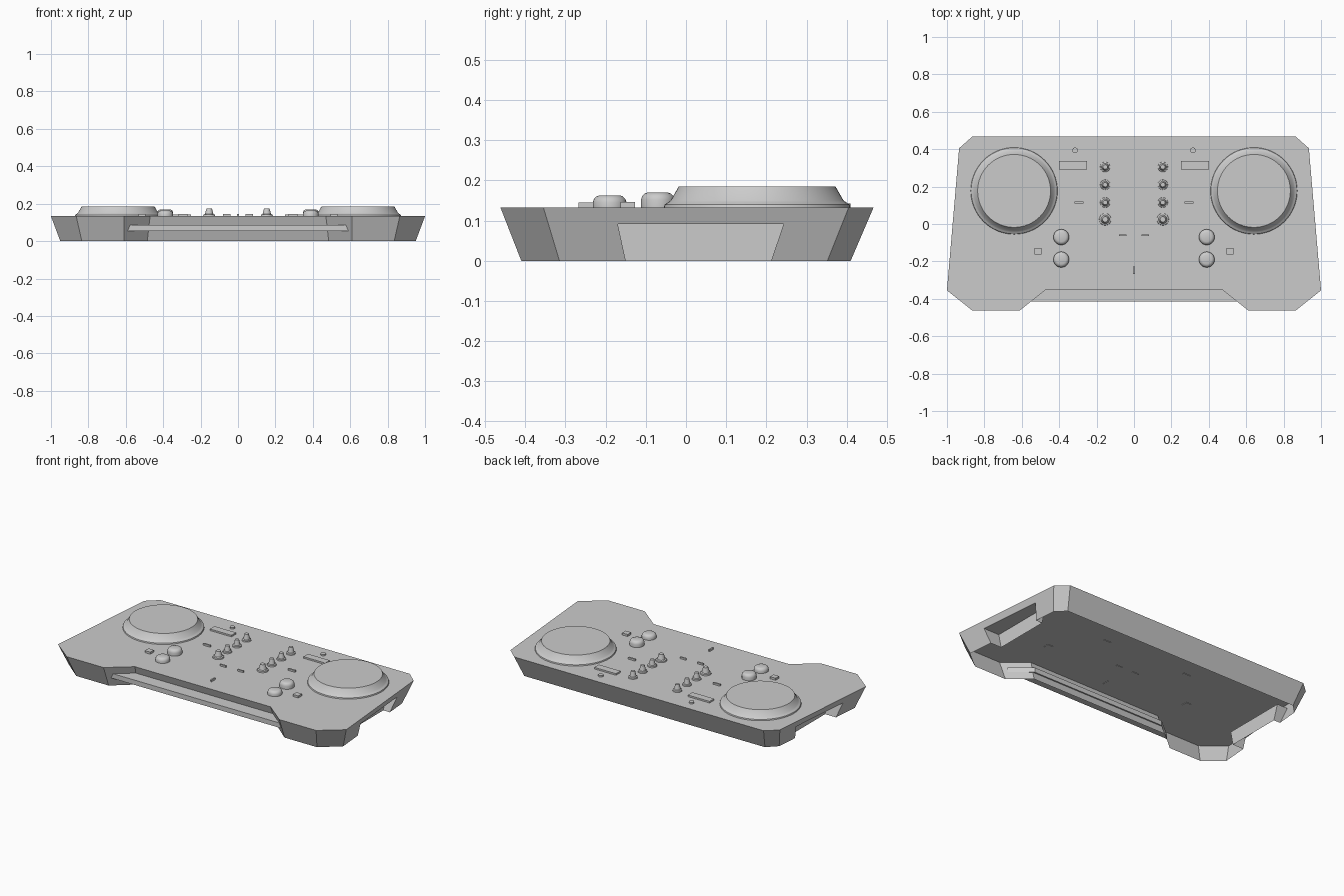
import bpy, bmesh, math

if "Cube" in bpy.data.objects:
    bpy.data.objects.remove(bpy.data.objects["Cube"])

TOP = 0.133  # height of the control surface


def make_object(name, verts, faces, mirror=False, smooth=False):
    mesh = bpy.data.meshes.new(name)
    bm = bmesh.new()
    vs = [bm.verts.new(v) for v in verts]
    for f in faces:
        bm.faces.new([vs[i] for i in f])
    bmesh.ops.recalc_face_normals(bm, faces=bm.faces)
    bm.to_mesh(mesh)
    bm.free()
    ob = bpy.data.objects.new(name, mesh)
    bpy.context.collection.objects.link(ob)
    if mirror:
        ob.modifiers.new("mirror", 'MIRROR').use_clip = True
    if smooth:
        bpy.ops.object.select_all(action='DESELECT')
        ob.select_set(True)
        bpy.context.view_layer.objects.active = ob
        bpy.ops.object.shade_smooth_by_angle(angle=math.radians(30))
    return ob


def lathe(name, x, y, profile, n=32):
    """Turned part from (radius, z) pairs, closed with a flat top."""
    verts = [(x + r * math.cos(2 * math.pi * i / n), y + r * math.sin(2 * math.pi * i / n), z)
             for r, z in profile for i in range(n)]
    faces = [(k * n + i, k * n + (i + 1) % n, (k + 1) * n + (i + 1) % n, (k + 1) * n + i)
             for k in range(len(profile) - 1) for i in range(n)]
    faces.append(tuple(range((len(profile) - 1) * n, len(profile) * n)))
    return make_object(name, verts, faces, smooth=True)


def box(name, x, y, sx, sy, z0, z1):
    verts = [(x + a * sx / 2, y + b * sy / 2, z) for z in (z0, z1)
             for a, b in ((-1, -1), (1, -1), (1, 1), (-1, 1))]
    faces = [(0, 1, 2, 3), (4, 5, 6, 7)] + [(i, (i + 1) % 4, 4 + (i + 1) % 4, 4 + i) for i in range(4)]
    return make_object(name, verts, faces)


# body shell: right half of the rim and of the narrower open base
rim = [(0, .467), (.865, .467), (.935, .405), (1, -.355), (.865, -.462), (.61, -.462), (.47, -.35), (0, -.35)]
base = [(0, .41), (.835, .41), (.893, .352), (.95, -.315), (.835, -.41), (.61, -.41), (.485, -.305), (0, -.305)]
verts = [(x, y, TOP) for x, y in rim] + [(x, y, 0) for x, y in base]
# side hand notch: outline on the sloping wall, then the same outline set inward
notch = [(.212, 0), (.243, .092), (-.17, .092), (-.15, 0)]
verts += [(.923 + .35 * z - .0855 * y, y, z) for y, z in notch]
verts += [(.86, y, z) for y, z in notch]
faces = [tuple(range(8))]
faces += [(i, i + 1, i + 9, i + 8) for i in range(7) if i != 2]
faces.append((2, 3, 11, 19, 18, 17, 16, 10))
faces += [(16 + i, 17 + i, 21 + i, 20 + i) for i in range(3)]
faces.append((20, 21, 22, 23))
body = make_object("body_shell", verts, faces, mirror=True)

# front bar across the recess
bar = [(0, -.415), (.592, -.415), (.47, -.315), (0, -.315)]
bv = [(x, y, z) for z in (.055, .085) for x, y in bar]
make_object("front_bar", bv, [(0, 1, 2, 3), (4, 5, 6, 7), (0, 1, 5, 4), (1, 2, 6, 5), (2, 3, 7, 6)], mirror=True)

for s, side in ((-1, "left"), (1, "right")):
    # turntable wheels
    lathe(side + "_wheel", s * .641, .177,
          [(.232, TOP), (.23, .14), (.221, .146), (.215, .15), (.195, .185)], 64)
    # domed push buttons
    for y, h in ((-.07, .17), (-.19, .163)):
        lathe(side + "_push_button", s * .389, y,
              [(.042, TOP), (.042, h - .018), (.039, h - .009), (.033, h - .003), (.025, h)], 32)
    # mixer knobs, the front one slightly wider
    for y, k in ((.305, 1), (.21, 1), (.115, 1), (.025, 1.2)):
        lathe(side + "_knob", s * .154, y,
              [(.027 * k, TOP), (.026 * k, .141), (.019 * k, .144), (.012 * k, .175)], 24)
    # small controls
    lathe(side + "_round_key", s * .315, .394, [(.015, TOP), (.015, .142)], 16)
    box(side + "_display_plate", s * .325, .315, .15, .045, TOP - .003, .143)
    box(side + "_square_key", s * .513, -.145, .038, .036, TOP - .003, .146)
    box(side + "_pitch_slider", s * .294, .114, .048, .011, TOP - .003, .144)
    box(side + "_volume_slider", s * .06, -.06, .04, .009, TOP - .003, .144)

# cross slider
box("cross_slider", 0, -.248, .009, .04, TOP - .003, .145)
